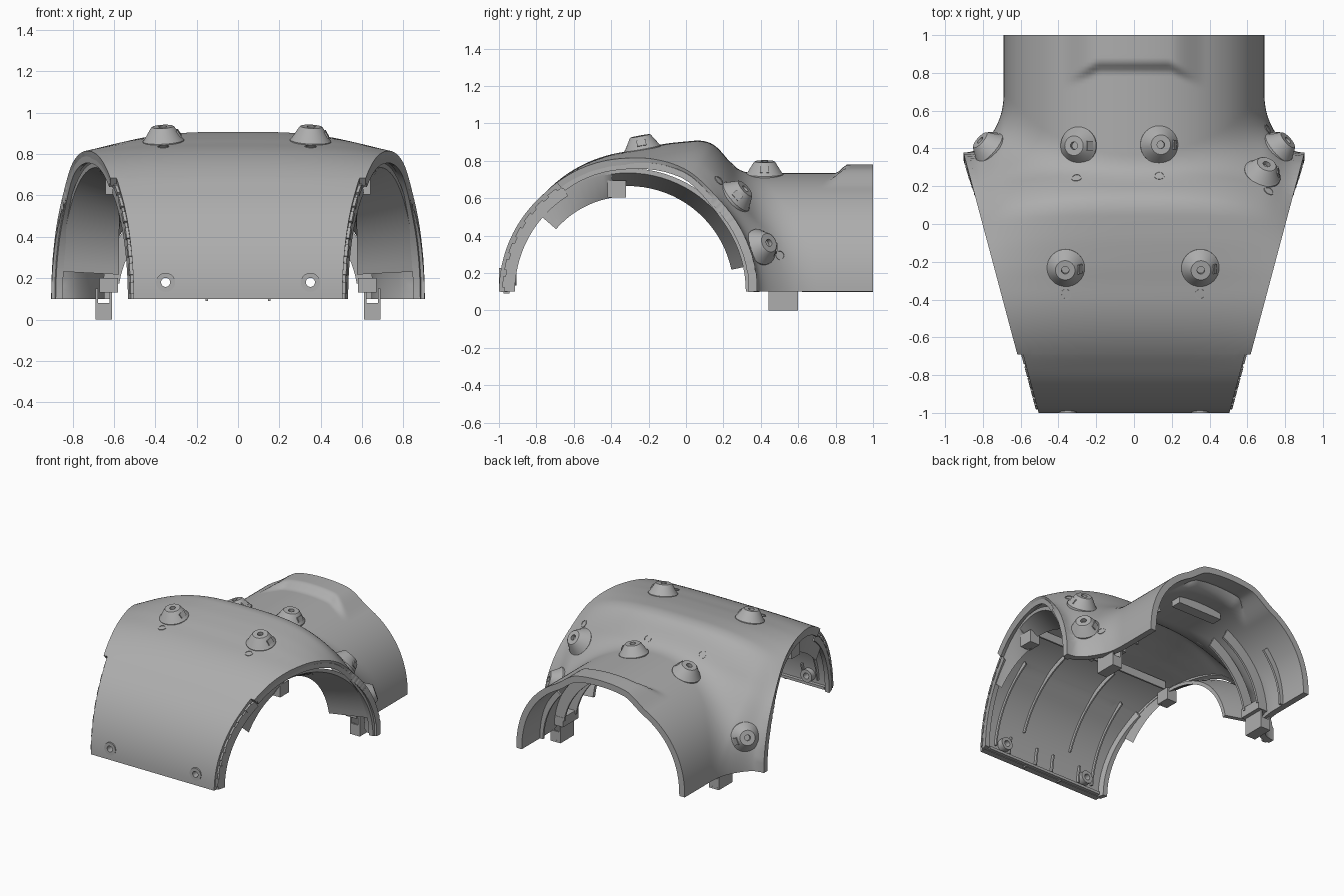
import bpy, bmesh, math
from mathutils import Vector, Matrix

cube = bpy.data.objects.get("Cube")
if cube:
    bpy.data.objects.remove(cube, do_unlink=True)

grey = bpy.data.materials.new("plain grey")
grey.use_nodes = True
GREY = (0.42, 0.42, 0.42, 1)
grey.diffuse_color = GREY
grey.node_tree.nodes["Principled BSDF"].inputs["Base Color"].default_value = GREY

AXIS_Y, BASE, RADIUS = -0.31, 0.1, 0.69


def finish(name, bm, normals=True):
    if normals:
        bmesh.ops.recalc_face_normals(bm, faces=bm.faces[:])
    mesh = bpy.data.meshes.new(name)
    bm.to_mesh(mesh)
    bm.free()
    ob = bpy.data.objects.new(name, mesh)
    bpy.context.collection.objects.link(ob)
    mesh.materials.append(grey)
    return ob


def smooth(ob):
    bpy.ops.object.select_all(action='DESELECT')
    ob.select_set(True)
    bpy.context.view_layer.objects.active = ob
    bpy.ops.object.shade_smooth_by_angle(angle=math.radians(35))


def box(name, centre, size, matrix=Matrix()):
    bm = bmesh.new()
    bmesh.ops.create_cube(bm, size=1, matrix=matrix @ Matrix.Translation(centre) @ Matrix.Diagonal((*size, 1)))
    finish(name, bm)


def loft(name, sections):
    bm = bmesh.new()
    rows = [[bm.verts.new(p) for p in s] for s in sections]
    for a, b in zip(rows, rows[1:]):
        for i in range(len(a)):
            j = (i + 1) % len(a)
            bm.faces.new((a[i], a[j], b[j], b[i]))
    bm.faces.new(rows[0])
    bm.faces.new(rows[-1])
    smooth(finish(name, bm))


def lathe(name, profile, matrix):
    bm = bmesh.new()
    vs = [bm.verts.new((r, 0, h)) for r, h in profile]
    es = [bm.edges.new(pair) for pair in zip(vs, vs[1:])]
    bmesh.ops.spin(bm, geom=vs + es, cent=(0, 0, 0), axis=(0, 0, 1), angle=math.tau, steps=32)
    bmesh.ops.remove_doubles(bm, verts=bm.verts[:], dist=1e-5)
    bmesh.ops.transform(bm, matrix=matrix, verts=bm.verts[:])
    smooth(finish(name, bm))


def step(v, lo, hi):
    t = min(1, max(0, (v - lo) / (hi - lo)))
    return t * t * (3 - 2 * t)


# Chest arch: radius around the armhole axis, swelling towards the middle ridge
SWELL = [(0, 0), (50, 0), (90, .06), (101, .106), (111, .168), (117, .22), (122, .22), (129, .18), (135, .125),
         (150, .045), (180, 0)]


def linear(a):
    a = min(180, max(0, a))
    for (a0, s0), (a1, s1) in zip(SWELL, SWELL[1:]):
        if a <= a1:
            return s0 + (s1 - s0) * (a - a0) / (a1 - a0)


TABLE = [sum(linear(a + d) for d in range(-3, 4)) / 7 for a in range(182)]


def arch_radius(deg, x):
    deg = min(180, max(0, deg))
    i = int(deg)
    swell = TABLE[i] + (TABLE[i + 1] - TABLE[i]) * (deg - i)
    return RADIUS + swell * max(0, 1 - (abs(x) / 0.85) ** 3)


# Smooth union of the chest arch and the rear tunnel
def field(x, y, z):
    dy, dz = y - AXIS_Y, z - BASE
    chest = math.hypot(dy, dz) - arch_radius(math.degrees(math.atan2(dz, -dy)), x)
    rho = ((abs(x) / 0.69) ** 2.2 + (abs(dz) / 0.635) ** 2.2) ** (1 / 2.2)
    tunnel = (rho - 1) * 0.66 + max(0, -y)
    k = (0.12 + 0.2 * min(1, (x / 0.7) ** 2)) * (1 - 0.5 * step(abs(x), 0.72, 0.92))
    h = max(k - abs(chest - tunnel), 0) / k
    return min(chest, tunnel) - h * h * k / 4


def cross_section(y, n=120):
    row = []
    for i in range(n + 1):
        a = math.pi * i / n
        c, s = math.cos(a), math.sin(a)
        lo, hi = 0, min(1.3, 1.15 / max(abs(c), 1e-6))
        for _ in range(22):
            m = (lo + hi) / 2
            if field(m * c, y, BASE + m * s) < 0:
                lo = m
            else:
                hi = m
        x, z = lo * c, BASE + lo * s
        start = 0.8 - 0.5 * max(0, abs(x) - 0.19)
        lip = 0.045 * step(y, start, start + 0.065) * (1 - step(abs(x), 0.2, 0.38))
        row.append((x, y, z + (lip if z > 0.4 else 0)))
    return row


def side_x(y):
    return 0.802 + 0.267 * y


# Shell sheet: front quarter follows the arch, the rest is made of cross sections
ys = [AXIS_Y + 0.03 * i for i in range(12)] + [0.04 + 0.01 * i for i in range(49)]
ys += [0.54 + 0.02 * i for i in range(23)] + [1.0]
sections = [cross_section(y) for y in ys]
front = []
for i in range(30):
    a = i * 3
    c, s = math.cos(math.radians(a)), math.sin(math.radians(a))
    front.append([(x, AXIS_Y - arch_radius(a, x) * c, BASE + arch_radius(a, x) * s) for x, _, _ in sections[0]])
bm = bmesh.new()
rows = [[bm.verts.new(p) for p in r] for r in front + sections]
for a, b in zip(rows, rows[1:]):
    for j in range(len(a) - 1):
        bm.faces.new((a[j], b[j], b[j + 1], a[j + 1]))


def everything():
    return bm.verts[:] + bm.edges[:] + bm.faces[:]


# Trim both armholes, then step the front edges inwards
STEP_Y = -0.69
for side in (1, -1):
    bmesh.ops.bisect_plane(bm, geom=everything(), plane_co=(side * 0.802, 0, 0),
                           plane_no=(side, -0.267, 0), clear_outer=True)
bmesh.ops.bisect_plane(bm, geom=everything(), plane_co=(0, STEP_Y, 0), plane_no=(0, 1, 0))
for side in (1, -1):
    low = [f for f in bm.faces if f.calc_center_median().y < STEP_Y]
    geom = low + list({e for f in low for e in f.edges}) + list({v for f in low for v in f.verts})
    bmesh.ops.bisect_plane(bm, geom=geom, plane_co=(side * 0.772, 0, 0), plane_no=(side, -0.267, 0))
gone = []
for f in bm.faces:
    c = f.calc_center_median()
    if c.y < STEP_Y and abs(c.x) > side_x(c.y) - 0.03:
        gone.append(f)
bmesh.ops.delete(bm, geom=gone, context='FACES')
shell = finish("shell", bm, normals=False)
solid = shell.modifiers.new("thickness", 'SOLIDIFY')
solid.thickness, solid.offset = 0.045, -1

# Screw holes through the front wall
for side in (1, -1):
    bm = bmesh.new()
    turn = Matrix.Translation((side * 0.35, -0.97, 0.18)) @ Matrix.Rotation(math.pi / 2, 4, 'X')
    bmesh.ops.create_cone(bm, cap_ends=True, segments=24, radius1=0.033, radius2=0.033, depth=0.25, matrix=turn)
    cutter = finish("hole_cutter", bm)
    cutter.hide_render = True
    cut = shell.modifiers.new("hole", 'BOOLEAN')
    cut.object, cut.operation, cut.solver = cutter, 'DIFFERENCE', 'EXACT'
bpy.context.view_layer.objects.active = shell
for name in [m.name for m in shell.modifiers]:
    bpy.ops.object.modifier_apply(modifier=name)
for ob in [o for o in bpy.data.objects if o.name.startswith("hole_cutter")]:
    bpy.data.objects.remove(ob, do_unlink=True)
smooth(shell)


def seat(point):
    """Put a point on the shell, with z along its normal."""
    p, e = Vector(point), 0.004
    for _ in range(20):
        axes = [Vector((e, 0, 0)), Vector((0, e, 0)), Vector((0, 0, e))]
        g = Vector([(field(*(p + d)) - field(*(p - d))) / (2 * e) for d in axes])
        p -= g * field(*p) / g.length_squared
    n = g.normalized()
    along = Vector((0, 1, 0)) if abs(n.x) > 0.5 else Vector((1, 0, 0))
    across = n.cross(along).normalized()
    turn = Matrix((across.cross(n), across, n)).transposed()
    return Matrix.Translation(p) @ turn.to_4x4()


# Conical pegs with a bore and a side plate
PEG = [(0, -.03), (.1, -.03), (.1, .002), (.092, .01), (.058, .065), (.052, .07), (.02, .07), (.02, .045), (0, .045)]
for spot in [(-.31, .42, .74), (.135, .42, .74), (-.36, -.23, .85), (.35, -.23, .85),
             (.7, .3, .64), (.79, .42, .35), (-.79, .42, .35)]:
    m = seat(spot)
    lathe("peg", PEG, m)
    box("peg_plate", (0, 0, 0), (.009, .05, .035),
        m @ Matrix.Translation((.076, 0, .035)) @ Matrix.Rotation(math.radians(-30), 4, 'Y'))

# Small index rings beside the pegs
for spot in [(-.31, .28, .8), (.135, .28, .8), (-.36, -.37, .82), (.35, -.37, .82), (.71, .17, .69), (.72, .51, .3)]:
    lathe("index_ring", [(.022, -.005), (.028, -.005), (.028, .003), (.022, .003), (.022, -.005)], seat(spot))

# Screw bosses
for side in (1, -1):
    m = Matrix.Translation((side * .35, -.995, .18)) @ Matrix.Rotation(math.pi / 2, 4, 'X')
    lathe("screw_boss", [(.022, -.09), (.046, -.09), (.046, .005), (.022, .005), (.022, -.09)], m)


def arc_bar(name, corners, a0, a1, follow=0):
    """Bar swept round the armhole axis; corners pair a radius with a function giving x from y.
    With follow = 1 it rides on the swelling of the shell."""
    n = max(2, int((a1 - a0) / 4))
    out = []
    for i in range(n + 1):
        deg = a0 + (a1 - a0) * i / n
        a = math.radians(deg)
        quad = []
        for r, fx in corners:
            x = fx(AXIS_Y - r * math.cos(a))
            r += follow * (arch_radius(deg, x) - RADIUS)
            y = AXIS_Y - r * math.cos(a)
            quad.append((fx(y), y, BASE + r * math.sin(a)))
        out.append(quad)
    loft(name, out)


def square(r0, r1, outer, inner):
    return [(r0, outer), (r1, outer), (r1, inner), (r0, inner)]


def tunnel_rib(side, y, depth, a0, a1):
    bar = []
    for i in range(15):
        a = math.radians(a0 + (a1 - a0) * i / 14)
        bar.append([(side * (.66 - d) * math.cos(a), y + w, BASE + (.605 - d) * math.sin(a))
                    for d, w in ((0, -.008), (0, .008), (depth, .008), (depth, -.008))])
    loft("tunnel_rib", bar)


for side in (1, -1):
    def inset(d, side=side):
        return lambda y: side * (side_x(y) - d)

    def fixed(x, side=side):
        return lambda y: side * x

    # Armhole rims and slotted front edge
    arc_bar("armhole_rim", square(.63, .665, inset(.006), inset(.04)), 58, 180, 1)
    arc_bar("front_rim", square(.605, .66, inset(.025), inset(.06)), 0, 58)
    for k in range(7):
        arc_bar("edge_tooth", square(.65, .672, inset(.02), inset(.035)), 2 + 8 * k, 7 + 8 * k)

    # Sloping armhole lining, running inwards to a constant width
    for name, r, a0, a1 in (("lining_front", .51, 41, 82), ("lining_rear", .565, 82, 168)):
        arc_bar(name, [(.635, inset(.03)), (.66, inset(.03)), (r + .025, fixed(.575)), (r, fixed(.575))], a0, a1)

    # Ribs on the inner walls
    for x, a0, a1 in ((.07, 3, 14), (.2, 20, 78), (.3, 3, 14), (.42, 5, 60)):
        arc_bar("front_rib", square(.625, .66, fixed(x + .005), fixed(x - .005)), a0, a1)
    for y in (.46, .6):
        tunnel_rib(side, y, .08, 8, 62)
    tunnel_rib(side, .78, .04, 0, 40)

    # Bottom clip: mounting block and open socket
    box("clip_block", (side * .625, .52, .165), (.09, .18, .07))
    for x in (.615, .683):
        box("clip_cheek", (side * x, .52, .075), (.013, .16, .15))
    box("clip_floor", (side * .649, .52, .0075), (.07, .16, .015))
    for y in (.447, .593):
        box("clip_end", (side * .649, y, .04), (.07, .013, .08))
    box("inner_tab", (side * .6, -.37, .65), (.08, .1, .09))
    box("locating_pin", (side * .15, -.96, .105), (.012, .03, .03))

# Ledge along the front bottom, cross rib and rear bracket
box("front_ledge", (0, -.945, .113), (.96, .03, .02))
box("cross_rib", (0, -.37, .735), (1.16, .012, .06))
box("rear_bracket", (0, .65, .665), (.36, .08, .07))
